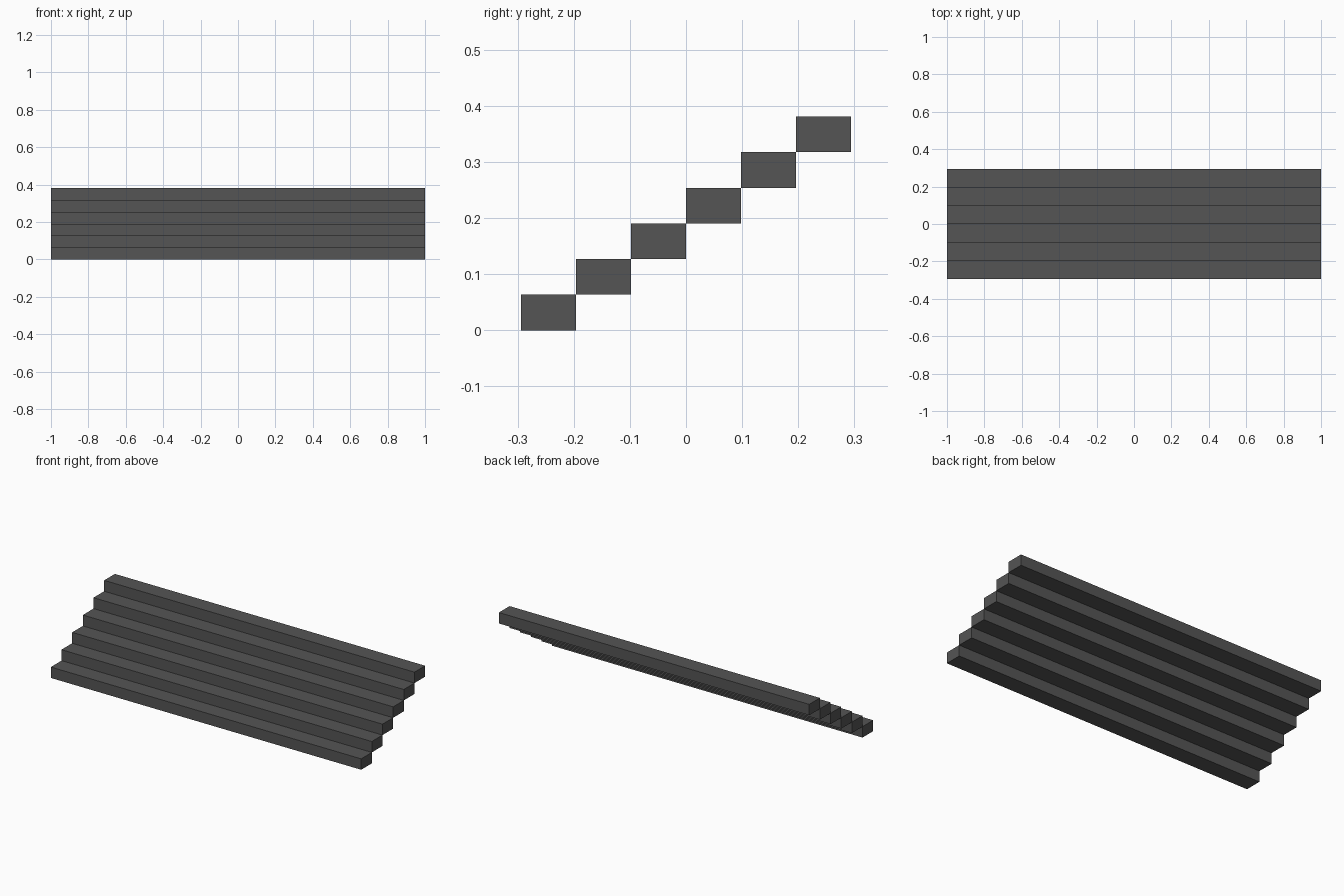
import bpy

cube = bpy.data.objects.get("Cube")
if cube:
    bpy.data.objects.remove(cube, do_unlink=True)

STEPS = 6
WIDTH, DEPTH, HEIGHT = 2.0, 0.589, 0.381
TREAD, RISE = DEPTH / STEPS, HEIGHT / STEPS

# Dark grey stone
grey = bpy.data.materials.new("dark_grey")
grey.use_nodes = True
colour = (0.09, 0.09, 0.09, 1.0)
grey.diffuse_color = colour
grey.node_tree.nodes["Principled BSDF"].inputs["Base Color"].default_value = colour


def add_step(index):
    """One solid block, set behind and above the previous one."""
    y = -DEPTH / 2 + (index + 0.5) * TREAD
    z = (index + 0.5) * RISE
    bpy.ops.mesh.primitive_cube_add(size=1, location=(0, y, z))
    step = bpy.context.object
    step.name = f"step_{index + 1}"
    step.scale = (WIDTH, TREAD, RISE)
    bpy.ops.object.transform_apply(location=False, rotation=False, scale=True)
    step.data.materials.append(grey)


# Flight of steps rising to the back
for i in range(STEPS):
    add_step(i)
